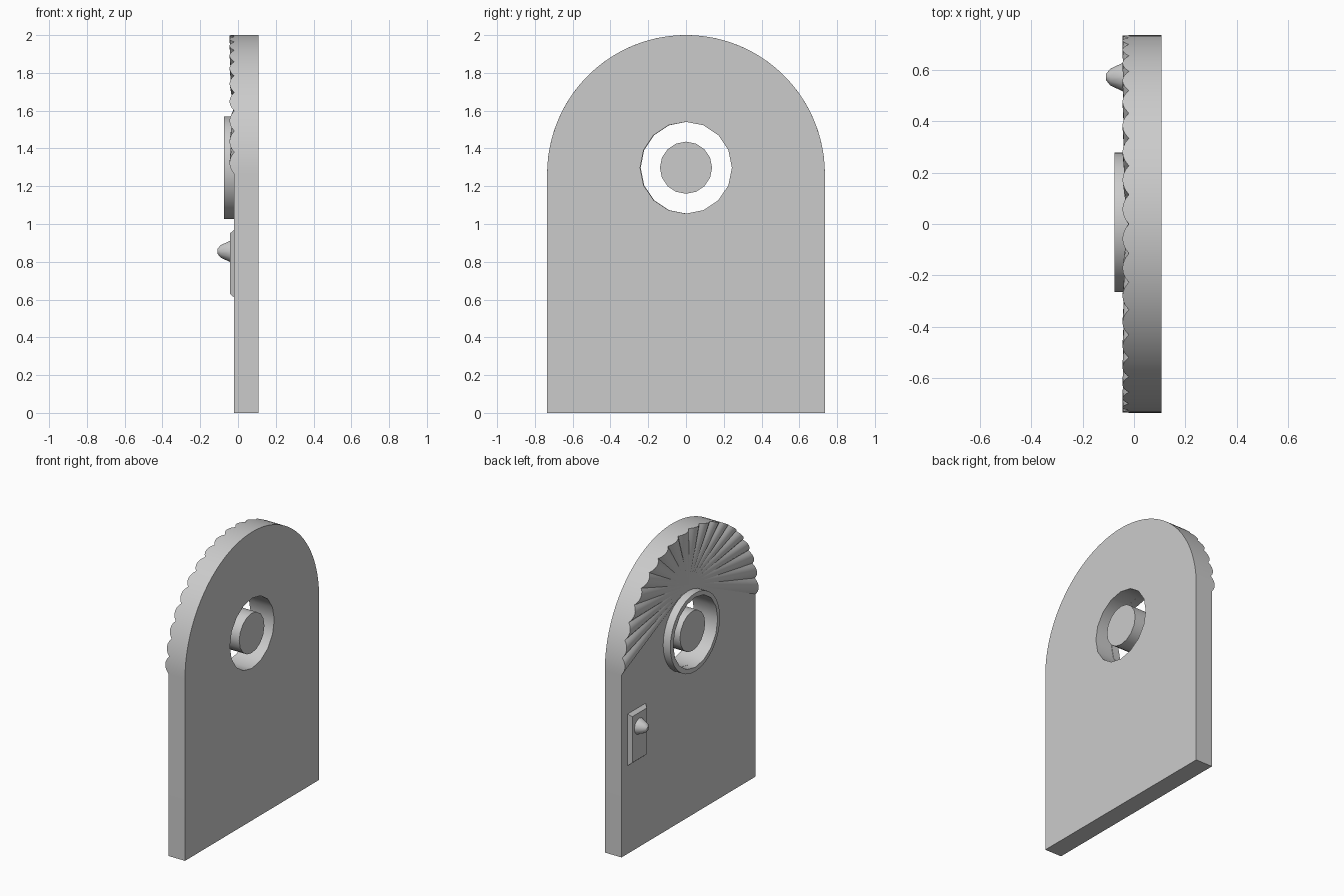
import bpy, bmesh, math
from mathutils import Matrix

cube = bpy.data.objects.get("Cube")
if cube:
    bpy.data.objects.remove(cube, do_unlink=True)

grey = bpy.data.materials.new("plain_grey")
grey.use_nodes = True
colour = (0.6, 0.6, 0.6, 1)
grey.diffuse_color = colour
grey.node_tree.nodes["Principled BSDF"].inputs["Base Color"].default_value = colour

# Local x, y, z become world y, z, x, so outlines are drawn as (y, z)
STAND = Matrix(((0, 0, 1, 0), (1, 0, 0, 0), (0, 1, 0, 0), (0, 0, 0, 1)))
HALF, SPRING, FACE, BACK = 0.735, 1.265, -0.02, 0.108
WINDOW_Z = 1.298


def finish(obj, angle=30):
    obj.data.materials.clear()
    obj.data.materials.append(grey)
    bpy.ops.object.select_all(action='DESELECT')
    obj.select_set(True)
    bpy.context.view_layer.objects.active = obj
    bpy.ops.object.shade_smooth_by_angle(angle=math.radians(angle))
    return obj


def circle(y, z, r, n):
    return [(y + r * math.cos(math.tau * i / n), z + r * math.sin(math.tau * i / n))
            for i in range(n)]


def slab(name, outlines, x0, x1, angle=30):
    """Extrude nested outlines from x0 to x1; inner outlines become holes."""
    curve = bpy.data.curves.new(name, 'CURVE')
    curve.dimensions, curve.fill_mode = '2D', 'BOTH'
    curve.extrude = (x1 - x0) / 2
    for pts in outlines:
        spline = curve.splines.new('POLY')
        spline.points.add(len(pts) - 1)
        for p, (y, z) in zip(spline.points, pts):
            p.co = (y, z, 0, 1)
        spline.use_cyclic_u = True
    obj = bpy.data.objects.new(name, curve)
    bpy.context.collection.objects.link(obj)
    bpy.ops.object.select_all(action='DESELECT')
    obj.select_set(True)
    bpy.context.view_layer.objects.active = obj
    bpy.ops.object.convert(target='MESH')
    obj = bpy.context.object
    obj.data.transform(Matrix.Translation(((x0 + x1) / 2, 0, 0)) @ STAND)
    bm = bmesh.new()
    bm.from_mesh(obj.data)
    bmesh.ops.remove_doubles(bm, verts=bm.verts, dist=0.0001)
    bmesh.ops.recalc_face_normals(bm, faces=bm.faces)
    bm.to_mesh(obj.data)
    bm.free()
    return finish(obj, angle)


def mesh_object(name, bm, angle=30):
    bmesh.ops.recalc_face_normals(bm, faces=bm.faces)
    mesh = bpy.data.meshes.new(name)
    bm.to_mesh(mesh)
    bm.free()
    obj = bpy.data.objects.new(name, mesh)
    bpy.context.collection.objects.link(obj)
    return finish(obj, angle)


def arch_point(t):
    a = math.pi * t
    return HALF * math.cos(a), SPRING + HALF * math.sin(a)


# Arched door panel with a round opening
arch = [arch_point(i / 64) for i in range(65)]
slab("door_panel", [[(-HALF, 0), (HALF, 0)] + arch, circle(0, WINDOW_Z, 0.243, 16)],
     FACE, BACK)

# Raised window ring and the round plug floating in the opening
slab("window_ring", [circle(0.007, WINDOW_Z, 0.272, 32), circle(0.003, WINDOW_Z, 0.243, 16)],
     -0.075, FACE)
slab("window_plug", [circle(0, WINDOW_Z, 0.138, 16)], -0.05, BACK - 0.002)

# Fan of tapering flutes spreading from above the window to the arch edge
FLUTES, STEPS, HUB_Z = 20, 6, 1.61
bm = bmesh.new()
hub = bm.verts.new((FACE - 0.002, 0, HUB_Z))
previous = None
for i in range(FLUTES * STEPS + 1):
    y, z = arch_point(i / (FLUTES * STEPS))
    rise = 0.025 * math.sin(math.pi * (i % STEPS) / STEPS) ** 0.8
    rim = (bm.verts.new((FACE - rise, y, z)), bm.verts.new((FACE + 0.002, y, z)))
    if previous:
        bm.faces.new((hub, previous[0], rim[0]))
        bm.faces.new((previous[0], previous[1], rim[1], rim[0]))
    previous = rim
mesh_object("fluted_fan", bm, 40)

# Handle plate with sloping sides
bm = bmesh.new()
bmesh.ops.create_cube(bm, size=1)
for v in bm.verts:
    outer = v.co.x > 0
    inset = 0 if outer else 0.02
    v.co = (FACE + 0.001 if outer else -0.043,
            0.57 + math.copysign(0.1 - inset, v.co.y),
            0.79 + math.copysign(0.18 - inset, v.co.z))
mesh_object("handle_plate", bm)

# Tapered knob with a blunt tip
bm = bmesh.new()
rings = []
for x, r in ((-0.04, 0.057), (-0.092, 0.033), (-0.109, 0.012)):
    rings.append([bm.verts.new((x, y, z)) for y, z in circle(0.572, 0.855, r, 12)])
for a, b in zip(rings, rings[1:]):
    for i in range(12):
        j = (i + 1) % 12
        bm.faces.new((a[i], a[j], b[j], b[i]))
bm.faces.new(rings[0])
bm.faces.new(rings[-1])
mesh_object("door_knob", bm, 32)
